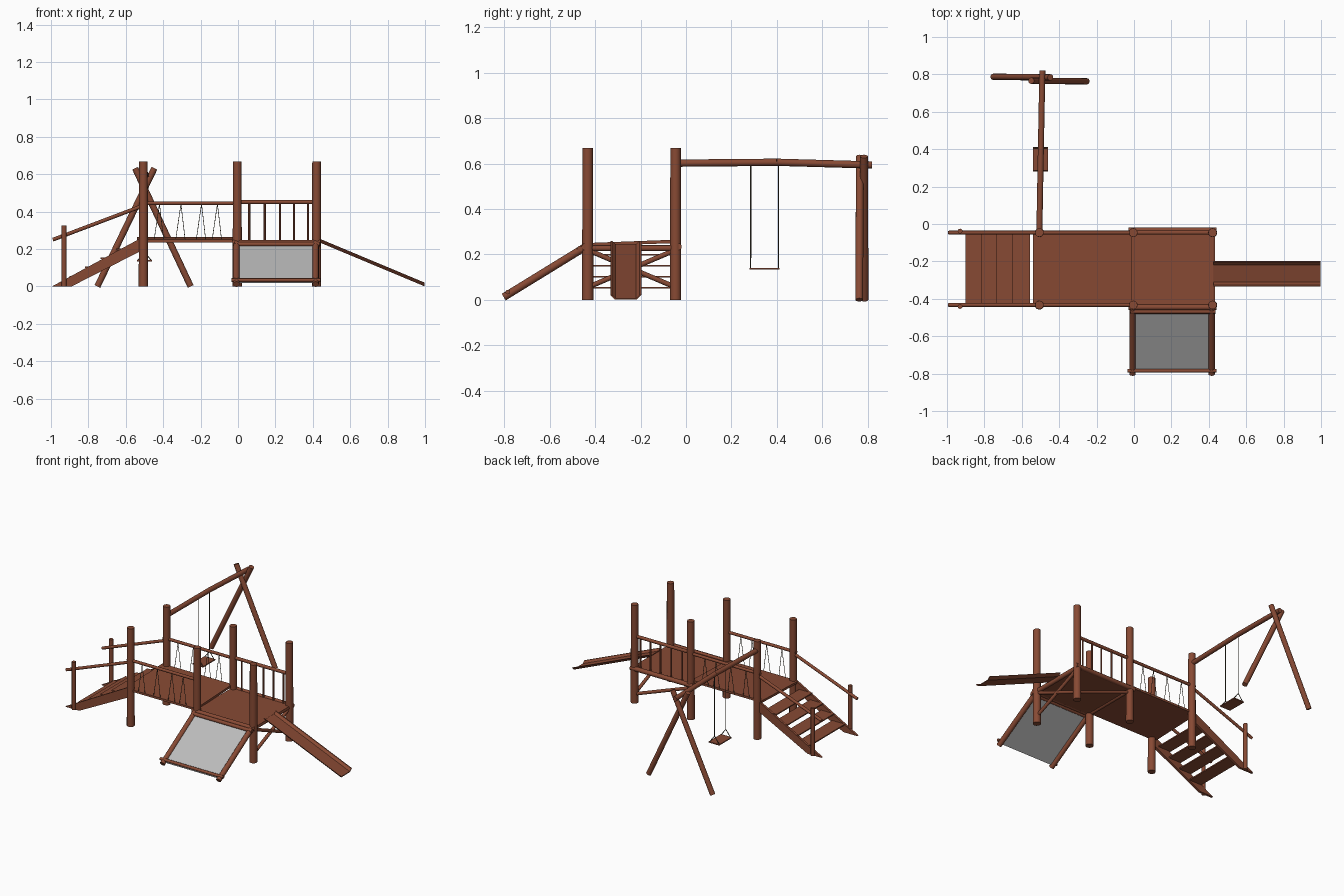
import bpy, bmesh, math
from mathutils import Vector

if "Cube" in bpy.data.objects:
    bpy.data.objects.remove(bpy.data.objects["Cube"])

def material(name, rgb):
    m = bpy.data.materials.new(name)
    m.diffuse_color = (*rgb, 1)
    m.use_nodes = True
    m.node_tree.nodes["Principled BSDF"].inputs["Base Color"].default_value = m.diffuse_color
    return m

WOOD = material("red_brown_wood", (0.245, 0.068, 0.034))
ROPE = material("dark_rope", (0.075, 0.065, 0.04))
PANEL = material("grey_panel", (0.50, 0.50, 0.50))

def finish(name, bm, mat, smooth=False):
    bmesh.ops.recalc_face_normals(bm, faces=bm.faces)
    me = bpy.data.meshes.new(name)
    bm.to_mesh(me)
    bm.free()
    me.materials.append(mat)
    ob = bpy.data.objects.new(name, me)
    bpy.context.collection.objects.link(ob)
    if smooth:
        bpy.ops.object.select_all(action='DESELECT')
        ob.select_set(True)
        bpy.context.view_layer.objects.active = ob
        bpy.ops.object.shade_smooth_by_angle(angle=math.radians(40))
    return ob

def log(name, a, b, r, mat=WOOD, sides=12, r2=None):
    """Round pole from point a to point b."""
    a, b = Vector(a), Vector(b)
    bm = bmesh.new()
    bmesh.ops.create_cone(bm, cap_ends=True, segments=sides, radius1=r,
                          radius2=r2 or r, depth=(b - a).length)
    rot = (b - a).to_track_quat('Z', 'Y')
    for v in bm.verts:
        v.co = rot @ v.co + (a + b) / 2
    return finish(name, bm, mat, sides > 6)

def prism(name, profile, push, mat=WOOD):
    """Flat outline of 3D points pushed along a vector."""
    bm = bmesh.new()
    face = bm.faces.new([bm.verts.new(p) for p in profile])
    out = bmesh.ops.extrude_face_region(bm, geom=[face])
    for v in out['geom']:
        if isinstance(v, bmesh.types.BMVert):
            v.co += Vector(push)
    return finish(name, bm, mat)

def box(name, x0, x1, y0, y1, z0, z1, mat=WOOD):
    return prism(name, [(x0, y0, z0), (x1, y0, z0), (x1, y1, z0), (x0, y1, z0)],
                 (0, 0, z1 - z0), mat)

XL, XM, XR = -0.506, -0.004, 0.42
SIDES = (("front", -0.433, -1), ("back", -0.046, 1))

# main posts
for side, y, s in SIDES:
    for tag, x in (("left", XL), ("middle", XM), ("right", XR)):
        log(f"{side}_{tag}_post", (x, y, 0), (x, y, 0.668), 0.025, r2=0.023)

# platform deck with rim logs
box("platform_deck", -0.015, 0.432, -0.445, -0.04, 0.222, 0.24)
for side, y, s in SIDES:
    log(f"{side}_platform_beam", (-0.03, y + s * 0.012, 0.234),
        (0.44, y + s * 0.012, 0.234), 0.015)
for x in (XM, XR):
    log("platform_end_beam", (x, -0.46, 0.228), (x, -0.03, 0.228), 0.014)

# bridge deck, slightly higher at the back
prism("bridge_deck", [(-0.54, -0.44, 0.236), (-0.54, -0.045, 0.25),
                      (-0.54, -0.045, 0.265), (-0.54, -0.44, 0.25)], (0.53, 0, 0))

# bridge hand rails with rope pairs
for side, y, s in SIDES:
    log(f"{side}_bridge_rail", (-0.53, y, 0.445), (XM, y, 0.445), 0.010)
    for x in (-0.42, -0.305, -0.195, -0.11):
        for dx in (-0.028, 0.022):
            log(f"{side}_bridge_rope", (x, y, 0.44), (x + dx, y, 0.25), 0.0018, ROPE, 5)

# platform railing at the back
log("platform_rail", (XM, -0.046, 0.451), (XR + 0.01, -0.046, 0.451), 0.011)
for x in (0.06, 0.143, 0.225, 0.30, 0.375):
    log("baluster", (x, -0.046, 0.23), (x, -0.046, 0.45), 0.0055, sides=8)

# diagonal braces under the platform
log("brace_right_a", (XR, -0.433, 0.055), (XR, -0.046, 0.22), 0.011)
log("brace_right_b", (XR, -0.046, 0.055), (XR, -0.433, 0.22), 0.011)
log("brace_back", (XR, -0.046, 0.055), (XM, -0.046, 0.21), 0.011)

# climbing ramp
for tag, x in (("left", -0.008), ("right", 0.415)):
    log(f"ramp_{tag}_rail", (x, -0.445, 0.232), (x, -0.803, 0.012), 0.017)
log("ramp_bottom_bar", (-0.035, -0.785, 0.034), (0.44, -0.785, 0.034), 0.010)
log("ramp_top_bar", (-0.02, -0.468, 0.226), (0.435, -0.468, 0.226), 0.012)
prism("ramp_panel", [(0, -0.46, 0.222), (0.407, -0.46, 0.222),
                     (0.407, -0.79, 0.018), (0, -0.79, 0.018)], (0, 0, 0.005), PANEL)

# slide: open channel with flared sides
section = [(-0.068, 0.016), (-0.048, -0.004), (0.048, -0.004), (0.068, 0.016),
           (0.061, 0.016), (0.045, 0.001), (-0.045, 0.001), (-0.061, 0.016)]
prism("slide", [(0.425, -0.265 + u, 0.244 + w) for u, w in section], (0.572, 0, -0.239))

# stairs: stringers, treads, hand rails
for side, y, s in SIDES:
    prism(f"{side}_stringer", [(-0.995, y - 0.008, 0.0), (-0.89, y - 0.008, 0.0),
                               (-0.49, y - 0.008, 0.205), (-0.49, y - 0.008, 0.25),
                               (-0.53, y - 0.008, 0.253)], (0, 0.016, 0))
    log(f"{side}_stair_post", (-0.93, y + s * 0.008, 0.0),
        (-0.93, y + s * 0.008, 0.325), 0.013)
    log(f"{side}_stair_rail", (-0.99, y, 0.25), (-0.50, y, 0.435), 0.010)
for i in range(4):
    x = -0.9 + i * 0.083
    z = 0.049 + i * 0.0485
    box("stair_tread", x, x + 0.095, -0.432, -0.047, z, z + 0.008)

# swing frame
log("swing_beam_front", (-0.506, -0.04, 0.602), (-0.498, 0.4, 0.606), 0.016)
log("swing_beam_back", (-0.498, 0.4, 0.606), (-0.49, 0.82, 0.594), 0.016)
log("swing_left_leg", (-0.752, 0.787, 0.0), (-0.447, 0.784, 0.632), 0.017)
log("swing_right_leg", (-0.253, 0.763, 0.0), (-0.55, 0.766, 0.632), 0.017)

# swing seat and ropes
box("swing_seat", -0.54, -0.46, 0.28, 0.413, 0.134, 0.141)
for y in (0.285, 0.407):
    log("swing_rope", (-0.5, y, 0.6), (-0.5, y, 0.185), 0.0025, ROPE, 6)
    for x in (-0.536, -0.464):
        log("swing_seat_rope", (-0.5, y, 0.186), (x, y, 0.139), 0.0025, ROPE, 6)
